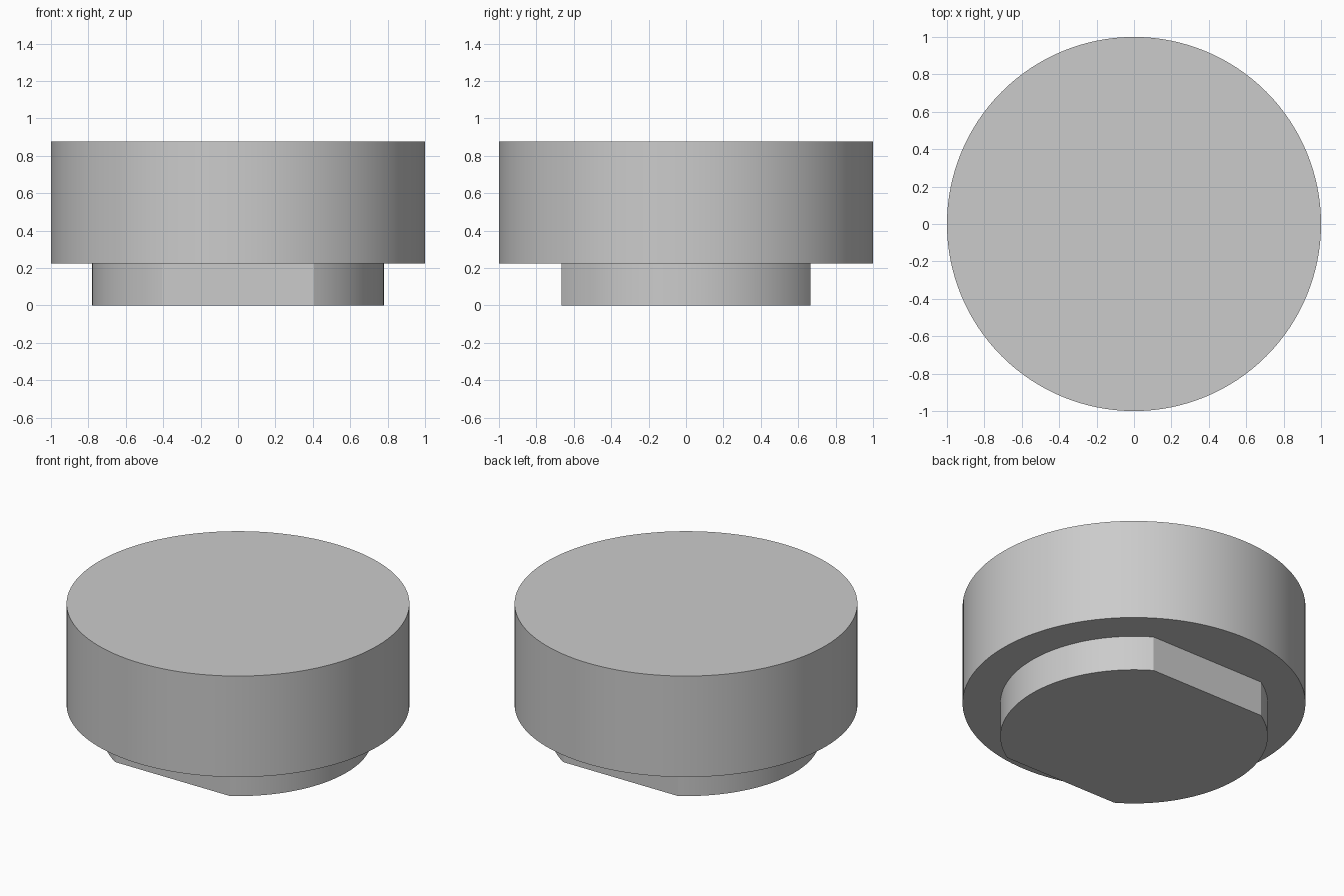
import bpy
import bmesh
import math

cube = bpy.data.objects.get("Cube")
if cube:
    bpy.data.objects.remove(cube, do_unlink=True)

STEP_Z, TOP_Z = 0.225, 0.875
HEAD_RADIUS = 1.0
BOSS_RADIUS, FLAT_Y = 0.78, 0.665

grey = bpy.data.materials.new("light_grey")
grey.use_nodes = True
colour = (0.6, 0.6, 0.6, 1)
grey.diffuse_color = colour
grey.node_tree.nodes["Principled BSDF"].inputs["Base Color"].default_value = colour


def arc(radius, start, end, steps):
    """Points along an arc, both ends included."""
    angles = [start + (end - start) * i / steps for i in range(steps + 1)]
    return [(radius * math.cos(a), radius * math.sin(a)) for a in angles]


def prism(name, outline, bottom, top):
    """Closed solid raised from a flat outline."""
    bm = bmesh.new()
    base = bm.faces.new([bm.verts.new((x, y, bottom)) for x, y in outline])
    raised = bmesh.ops.extrude_face_region(bm, geom=[base], use_keep_orig=True)
    verts = [v for v in raised["geom"] if isinstance(v, bmesh.types.BMVert)]
    bmesh.ops.translate(bm, verts=verts, vec=(0, 0, top - bottom))
    bmesh.ops.recalc_face_normals(bm, faces=bm.faces)
    mesh = bpy.data.meshes.new(name)
    bm.to_mesh(mesh)
    bm.free()
    mesh.materials.append(grey)
    obj = bpy.data.objects.new(name, mesh)
    bpy.context.collection.objects.link(obj)
    bpy.ops.object.select_all(action="DESELECT")
    obj.select_set(True)
    bpy.context.view_layer.objects.active = obj
    bpy.ops.object.shade_smooth_by_angle(angle=math.radians(20))
    return obj


# Wide round head
prism("round_head", arc(HEAD_RADIUS, 0, math.tau, 128)[:-1], STEP_Z, TOP_Z)

# Lower boss: two round sides joined by parallel front and back flats
half = math.asin(FLAT_Y / BOSS_RADIUS)
sides = arc(BOSS_RADIUS, -half, half, 48)
sides += arc(BOSS_RADIUS, math.pi - half, math.pi + half, 48)
prism("flatted_boss", sides, 0, STEP_Z)
